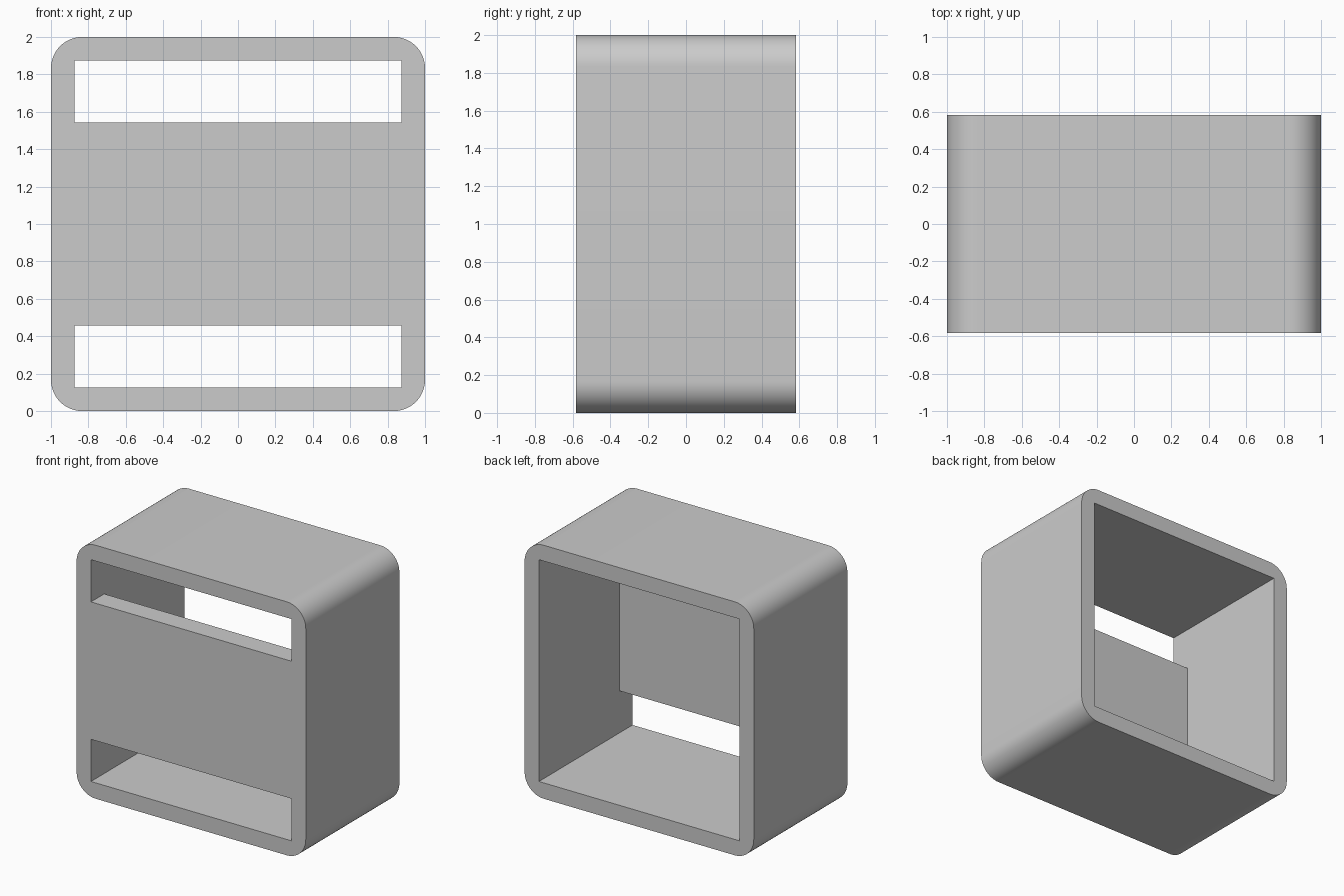
import bpy, bmesh, math

cube = bpy.data.objects.get("Cube")
if cube:
    bpy.data.objects.remove(cube, do_unlink=True)

HALF, DEPTH, RADIUS = 1.0, 1.167, 0.167   # outer shell
INNER = 0.875                             # half width of the opening
PANEL_HALF, PANEL_THICK = 0.542, 0.165    # front panel
FRONT = -DEPTH / 2

grey = bpy.data.materials.new("light_grey")
grey.use_nodes = True
colour = (0.6, 0.6, 0.6, 1)
grey.diffuse_color = colour
grey.node_tree.nodes["Principled BSDF"].inputs["Base Color"].default_value = colour


def rounded_square(half, radius, steps):
    """Outline in x and z, counter-clockwise, centred on z = 1."""
    c = half - radius
    pts = []
    for k, (sx, sz) in enumerate([(1, 1), (-1, 1), (-1, -1), (1, -1)]):
        for i in range(steps + 1):
            a = math.pi / 2 * (k + i / steps)
            pts.append((sx * c + radius * math.cos(a), 1 + sz * c + radius * math.sin(a)))
    return pts


# One solid: rounded shell with a square opening, and a panel between its side walls
bm = bmesh.new()
STEPS = 16
outline = rounded_square(HALF, RADIUS, STEPS)
square = [(INNER, 1 + INNER), (-INNER, 1 + INNER), (-INNER, 1 - INNER), (INNER, 1 - INNER)]


def ring(points, y):
    return [bm.verts.new((x, y, z)) for x, z in points]


def bridge(a, b):
    n = len(a)
    for i in range(n):
        bm.faces.new((a[i], a[(i + 1) % n], b[(i + 1) % n], b[i]))


outer = [ring(outline, y) for y in (FRONT, -FRONT)]
inner = [ring(square, y) for y in (FRONT, -FRONT)]
bridge(outer[0], outer[1])
bridge(inner[1], inner[0])

# Rims: a fan at each rounded corner and a strip along each side
for o, n in zip(outer, inner):
    for k in range(4):
        first = k * (STEPS + 1)
        last = first + STEPS
        for i in range(first, last):
            bm.faces.new((o[i], o[i + 1], n[k]))
        bm.faces.new((o[last], o[(last + 1) % len(o)], n[(k + 1) % 4], n[k]))
bmesh.ops.recalc_face_normals(bm, faces=bm.faces[:])

mesh = bpy.data.meshes.new("shell")
bm.to_mesh(mesh)
bm.free()
shell = bpy.data.objects.new("shell", mesh)
bpy.context.collection.objects.link(shell)
mesh.materials.append(grey)

# Front panel, leaving a slot above and below
bpy.ops.mesh.primitive_cube_add(size=1, location=(0, FRONT + PANEL_THICK / 2, 1))
panel = bpy.context.object
panel.name = "front_panel"
panel.scale = (2 * INNER, PANEL_THICK, 2 * PANEL_HALF)
bpy.ops.object.transform_apply(location=False, rotation=False, scale=True)
panel.data.materials.append(grey)

# Smooth the rounded corners, keep the rims sharp
bpy.ops.object.select_all(action="DESELECT")
shell.select_set(True)
bpy.context.view_layer.objects.active = shell
bpy.ops.object.shade_smooth_by_angle(angle=math.radians(30))
